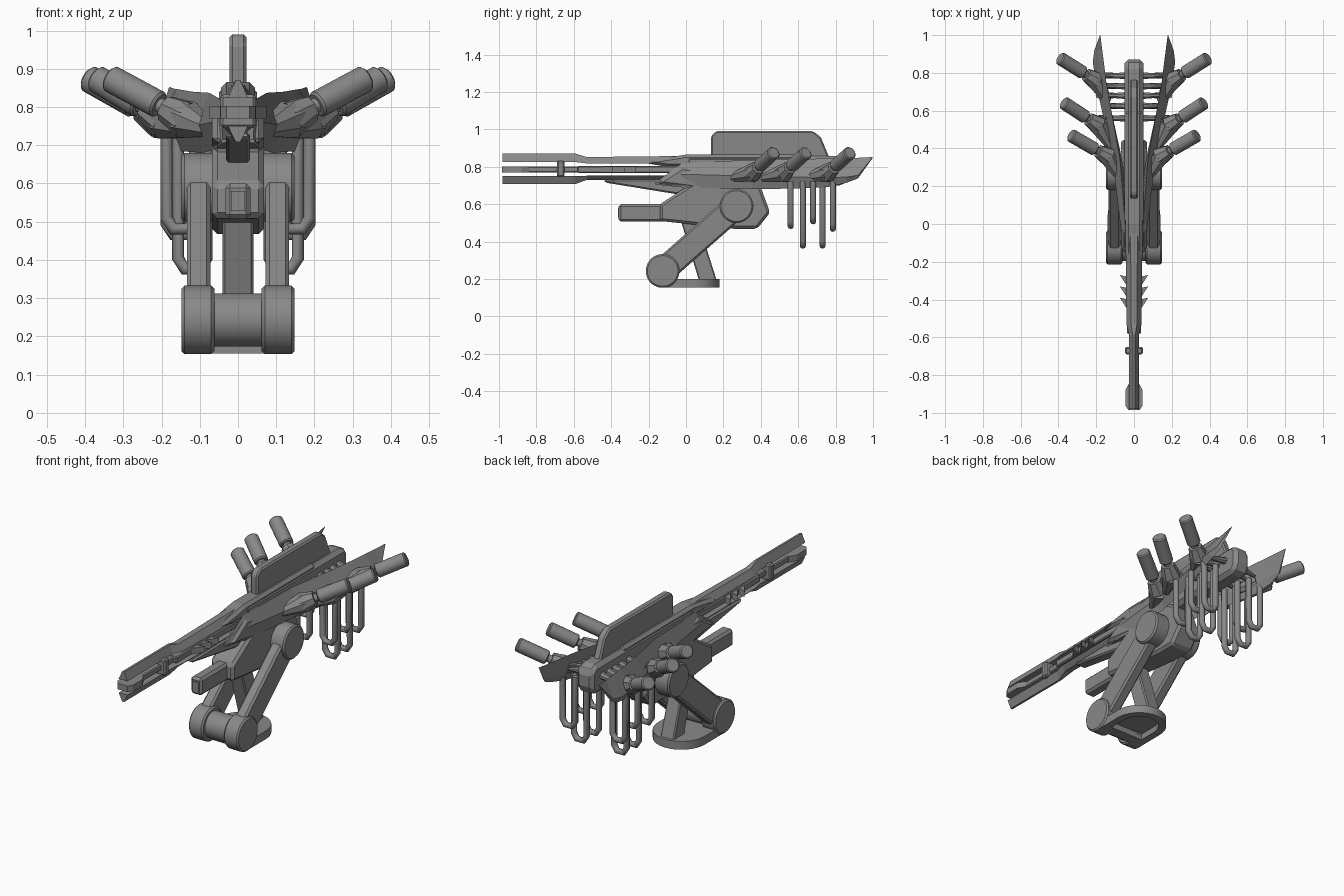
import bpy, bmesh, math
from mathutils import Vector

if "Cube" in bpy.data.objects:
    bpy.data.objects.remove(bpy.data.objects["Cube"])

grey = bpy.data.materials.new("gunmetal grey")
grey.diffuse_color = (0.25, 0.25, 0.25, 1)
grey.use_nodes = True
grey.node_tree.nodes["Principled BSDF"].inputs["Base Color"].default_value = grey.diffuse_color


def finish(name, bm, bevel=0, smooth=False):
    bmesh.ops.recalc_face_normals(bm, faces=bm.faces)
    me = bpy.data.meshes.new(name)
    bm.to_mesh(me)
    bm.free()
    ob = bpy.data.objects.new(name, me)
    bpy.context.collection.objects.link(ob)
    me.materials.append(grey)
    if bevel:
        m = ob.modifiers.new("bevel", 'BEVEL')
        m.width, m.segments, m.limit_method = bevel, 1, 'ANGLE'
    if smooth:
        bpy.context.view_layer.objects.active = ob
        ob.select_set(True)
        bpy.ops.object.shade_smooth_by_angle(angle=math.radians(35))
        ob.select_set(False)
    return ob


def loft(name, rings, bevel=0, smooth=False):
    """Skin a list of equal-length rings of points and cap both ends."""
    bm = bmesh.new()
    vs = [[bm.verts.new(p) for p in r] for r in rings]
    n = len(vs[0])
    for a, b in zip(vs, vs[1:]):
        for i in range(n):
            j = (i + 1) % n
            bm.faces.new((a[i], a[j], b[j], b[i]))
    bm.faces.new(vs[0])
    bm.faces.new(vs[-1])
    return finish(name, bm, bevel, smooth)


def prism(name, profile, x0, x1, bevel=0, smooth=False):
    """Side profile of (y, z) points extruded across x."""
    return loft(name, [[(x, y, z) for y, z in profile] for x in (x0, x1)], bevel, smooth)


def box(name, x0, x1, y0, y1, z0, z1, bevel=0):
    return prism(name, [(y0, z0), (y1, z0), (y1, z1), (y0, z1)], x0, x1, bevel)


def rod(name, a, b, r0, r1=None, sides=20, bevel=0):
    """Round bar between two points."""
    a, b = Vector(a), Vector(b)
    q = (b - a).to_track_quat('Z', 'Y')
    rings = []
    for p, r in ((a, r0), (b, r0 if r1 is None else r1)):
        rings.append([p + q @ Vector((r * math.cos(2 * math.pi * (i + .5) / sides),
                                      r * math.sin(2 * math.pi * (i + .5) / sides), 0))
                      for i in range(sides)])
    return loft(name, rings, bevel, sides > 10)


def hose(name, pts, r):
    cu = bpy.data.curves.new(name, 'CURVE')
    cu.dimensions, cu.bevel_depth, cu.bevel_resolution, cu.use_fill_caps = '3D', r, 2, True
    sp = cu.splines.new('POLY')
    sp.points.add(len(pts) - 1)
    for p, co in zip(sp.points, pts):
        p.co = (*co, 1)
    cu.materials.append(grey)
    ob = bpy.data.objects.new(name, cu)
    bpy.context.collection.objects.link(ob)


def rail(name, stations):
    """Tapered bar along y; each station is y, edge z, edge half width, base z, base half width."""
    loft(name, [[(-wb, y, zb), (wb, y, zb), (wt, y, zt), (-wt, y, zt)]
                for y, zt, wt, zb, wb in stations])


# Barrel rails, core rod and muzzle
rail("upper_rail", [(-.98, .87, .006, .825, .026), (-.59, .87, .006, .825, .026),
                    (-.53, .852, .015, .818, .04), (.2, .86, .02, .818, .047)])
rail("lower_rail", [(-.98, .708, .006, .75, .026), (-.59, .708, .006, .75, .026),
                    (-.53, .73, .015, .752, .04), (0, .73, .02, .752, .045)])
box("barrel_core", -.022, .022, -.9, -.5, .77, .802, .005)
box("barrel_housing", -.038, .038, -.58, 0, .768, .805, .005)
loft("muzzle", [[(x * w, y, z) for x, z in ((-1, .77), (1, .77), (1, .802), (-1, .802))]
                for y, w in ((-.985, .03), (-.96, .046), (-.88, .046), (-.84, .024))])
box("barrel_collar", -.047, .047, -.69, -.65, .745, .833, .008)

# Saw-like barbs beside the barrel
for s in (-1, 1):
    for i in range(3):
        y = -.29 - i * .06
        loft("barrel_barb", [[(s * .03, y - .05, z), (s * .03, y + .01, z), (s * .075, y + .02, z)]
                             for z in (.77, .802)])

# Under-barrel keel
prism("keel", [(-.44, .73), (-.43, .715), (-.06, .655), (.05, .66), (.05, .735)], -.032, .032, .008)

# Upper deck, rear spine and top fin
prism("upper_deck", [(-.25, .825), (0, .865), (.6, .865), (.6, .8), (-.1, .8)], -.045, .045, .015)
prism("rear_spine", [(0, .69), (.84, .7), (.87, .73), (.87, .83), (.84, .858), (0, .858)],
      -.05, .05, .02)
prism("top_fin", [(.135, .84), (.135, .965), (.16, .99), (.68, .99), (.72, .96), (.77, .84)],
      -.022, .022, .008)

# Hull and front gun
prism("hull", [(-.16, .71), (0, .69), (-.14, .6), (-.14, .51), (.26, .468), (.38, .468),
               (.45, .555), (.4, .69), (.3, .75), (-.02, .8)], -.068, .068, .014)
box("front_gun", -.033, .033, -.36, -.1, .507, .6, .012)
box("front_gun_bore", -.018, .018, -.364, -.358, .528, .58)

for s in (-1, 1):
    # Swept side blades flaring outward to the rear
    rings = []
    for y, xt, zt, xm, zm, xb, zb, t in (
            (-.165, .04, .715, .045, .712, .04, .705, .03),
            (-.02, .045, .82, .07, .76, .06, .69, .05),
            (.35, .075, .837, .115, .75, .09, .68, .05),
            (.6, .12, .84, .17, .745, .145, .684, .04),
            (.76, .148, .845, .205, .742, .185, .692, .04),
            (.86, .16, .847, .218, .745, .2, .715, .035),
            (.92, .168, .848, .21, .755, .198, .738, .02),
            (.998, .178, .852, .181, .85, .179, .847, .002)):
        rings.append([(s * xt, y, zt), (s * xm, y, zm), (s * xb, y, zb), (s * (xm - t), y, zm)])
    loft("side_blade", rings)

    # Exhaust canisters on angled pods
    for x0, y0, x1, y1 in ((.205, .395, .335, .47), (.255, .565, .372, .642), (.268, .8, .392, .878)):
        a, b = Vector((s * x0, y0, .805)), Vector((s * x1, y1, .875))
        d = (b - a).normalized()
        rod("exhaust_canister", a, b, .036, bevel=.006)
        rod("exhaust_neck", a - d * .03, a, .02)
        pod = a - d * .02
        mid = pod - d * .07
        rod("exhaust_pod", mid, pod, .052, .036, 8)
        rod("exhaust_pod_tail", mid - Vector((s * .06, .11, .025)), mid, .022, .052, 8)

    # Hanging hoses and the fittings feeding them
    for y, zb, xo in ((.56, .465, .187), (.625, .36, .157), (.68, .49, .187),
                      (.73, .36, .157), (.785, .45, .187)):
        xi = xo - .075
        hose("hanging_hose", [(s * xi, y, .74), (s * xi, y, zb + .045), (s * (xi + .018), y, zb + .016),
                              (s * (xo - .018), y, zb + .016), (s * xo, y, zb + .045), (s * xo, y, .72)],
             .016)
        rod("hose_fitting", (s * .04, y, .79), (s * .1, y, .78), .02, .015, 8)
        rod("hose_fitting_tip", (s * .1, y, .78), (s * .15, y, .77), .015, .008, 8)

    # Support arm with upper hub and foot drum
    rod("arm_hub", (s * .06, .27, .59), (s * .148, .27, .59), .09, sides=32, bevel=.008)
    rod("foot_drum", (s * .062, -.125, .243), (s * .148, -.125, .243), .09, sides=32, bevel=.008)
    d = Vector((.395, .347)).normalized()
    n = Vector((-d.y, d.x)) * .068
    p, q = Vector((-.125, .243)), Vector((.27, .59))
    prism("support_arm", [p - n, q - n, q + n, p + n], s * .072, s * .134, .01)

# Foot axle and leaning strut
rod("foot_axle", (-.07, -.125, .243), (.07, -.125, .243), .07, sides=32)
prism("centre_strut", [(.07, .19), (.165, .19), (.06, .52), (-.03, .52)], -.04, .04, .006)


# Rounded base plate, hollow underneath
def base_ring(r, yf, z):
    arc = [(r * math.cos(math.pi * i / 16), .04 + r * math.sin(math.pi * i / 16), z) for i in range(17)]
    return arc + [(-r, yf, z), (r, yf, z)]


loft("base_plate", [base_ring(.14, -.12, .2), base_ring(.14, -.12, .155),
                    base_ring(.1, -.06, .155), base_ring(.1, -.06, .188)], smooth=True)
